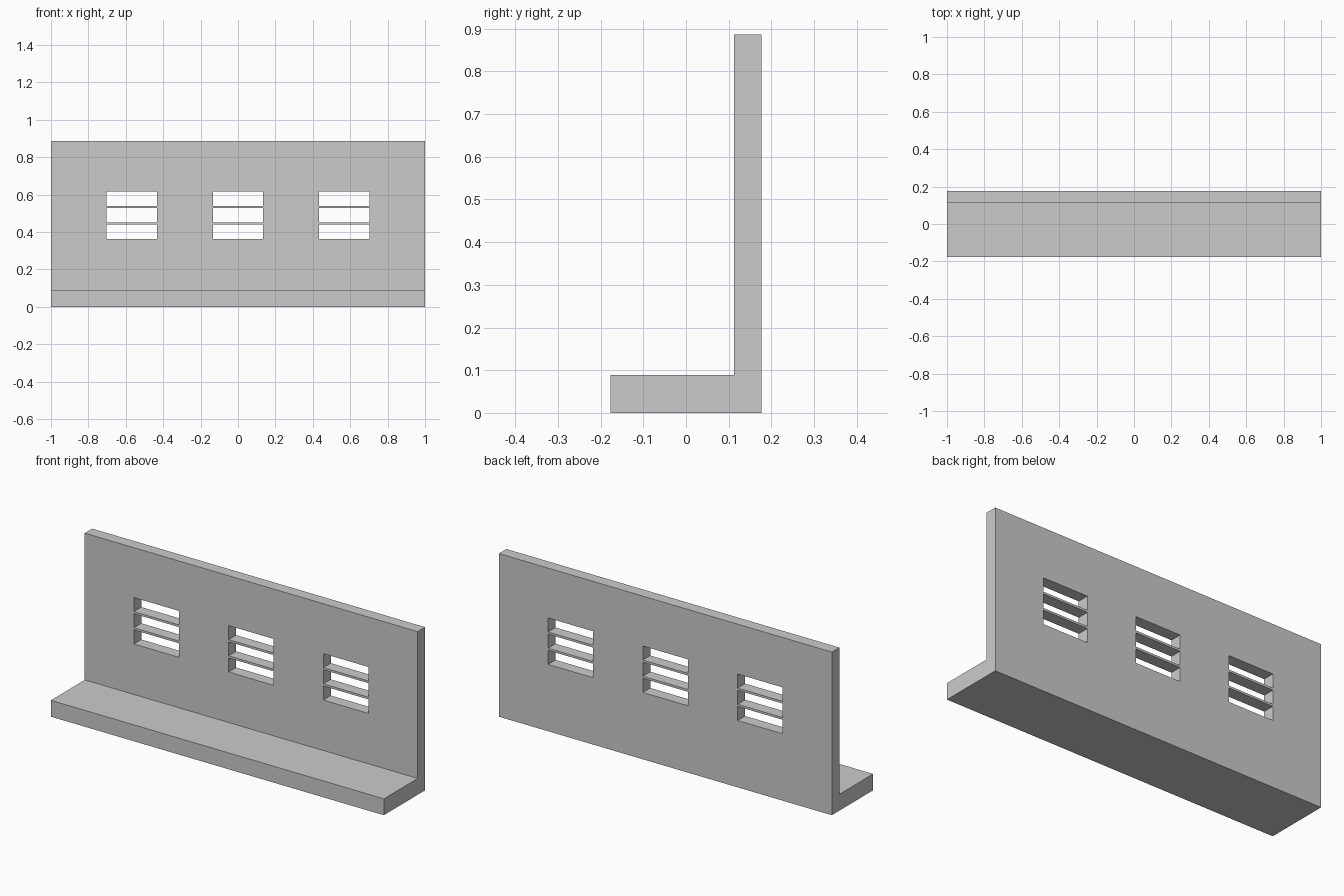
import bpy, bmesh
from mathutils import Matrix, Vector

if "Cube" in bpy.data.objects:
    bpy.data.objects.remove(bpy.data.objects["Cube"])

HALF_X, HALF_Y = 1.0, 0.177
WALL_Y, BASE_Z, TOP_Z = 0.113, 0.089, 0.886
SLOT_W, SLOT_H, PITCH_X, PITCH_Z, MID_Z = 0.27, 0.076, 0.569, 0.088, 0.489


def make_object(name, bm):
    bmesh.ops.recalc_face_normals(bm, faces=bm.faces)
    mesh = bpy.data.meshes.new(name)
    bm.to_mesh(mesh)
    bm.free()
    obj = bpy.data.objects.new(name, mesh)
    bpy.context.collection.objects.link(obj)
    return obj


# L-shaped wall and base ledge, extruded along x
bm = bmesh.new()
profile = [(-HALF_Y, 0), (HALF_Y, 0), (HALF_Y, TOP_Z),
           (WALL_Y, TOP_Z), (WALL_Y, BASE_Z), (-HALF_Y, BASE_Z)]
face = bm.faces.new([bm.verts.new((-HALF_X, y, z)) for y, z in profile])
ext = bmesh.ops.extrude_face_region(bm, geom=[face])
new_verts = [g for g in ext["geom"] if isinstance(g, bmesh.types.BMVert)]
bmesh.ops.translate(bm, verts=new_verts, vec=(2 * HALF_X, 0, 0))
wall = make_object("wall_with_ledge", bm)

# Three groups of three slots cut through the wall
bm = bmesh.new()
for col in (-1, 0, 1):
    for row in (-1, 0, 1):
        centre = Vector((col * PITCH_X, (WALL_Y + HALF_Y) / 2, MID_Z + row * PITCH_Z))
        size = Matrix.Diagonal((SLOT_W, 0.2, SLOT_H, 1))
        bmesh.ops.create_cube(bm, size=1, matrix=Matrix.Translation(centre) @ size)
cutter = make_object("slot_cutter", bm)
cutter.hide_render = True
cutter.hide_set(True)

cut = wall.modifiers.new("slots", 'BOOLEAN')
cut.operation = 'DIFFERENCE'
cut.solver = 'EXACT'
cut.object = cutter
